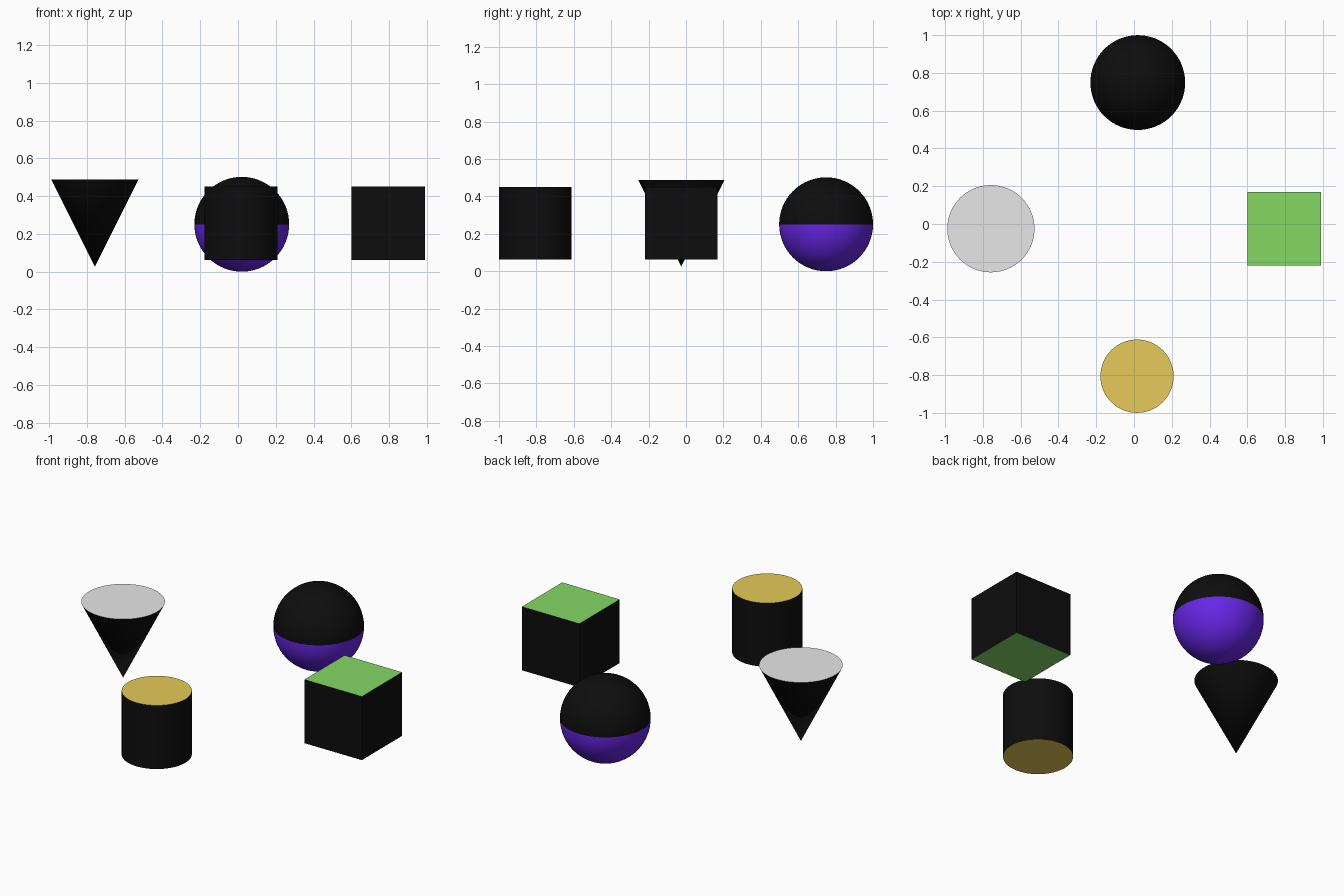
import bpy
import bmesh
from mathutils import Matrix

if "Cube" in bpy.data.objects:
    bpy.data.objects.remove(bpy.data.objects["Cube"])


def material(name, rgb):
    m = bpy.data.materials.new(name)
    m.diffuse_color = (*rgb, 1.0)
    m.use_nodes = True
    m.node_tree.nodes["Principled BSDF"].inputs["Base Color"].default_value = m.diffuse_color
    return m


BLACK = material("black", (0.004, 0.004, 0.004))
GREEN = material("green", (0.235, 0.69, 0.13))
GOLD = material("gold", (0.79, 0.59, 0.10))
GREY = material("light_grey", (0.8, 0.8, 0.8))
PURPLE = material("purple", (0.136, 0.019, 0.80))


def finish(name, bm, centre, accent, is_accent, angle=0.6):
    """Colour faces black or accent by a rule, then add the object."""
    bm.normal_update()
    for f in bm.faces:
        f.material_index = 1 if is_accent(f) else 0
    mesh = bpy.data.meshes.new(name)
    bm.to_mesh(mesh)
    bm.free()
    mesh.materials.append(BLACK)
    mesh.materials.append(accent)
    obj = bpy.data.objects.new(name, mesh)
    obj.location = centre
    bpy.context.collection.objects.link(obj)
    bpy.ops.object.select_all(action='DESELECT')
    bpy.context.view_layer.objects.active = obj
    obj.select_set(True)
    bpy.ops.object.shade_smooth_by_angle(angle=angle)


def is_cap(face):
    return abs(face.normal.z) > 0.9


# Cube with coloured top and bottom
bm = bmesh.new()
bmesh.ops.create_cube(bm, size=0.388)
finish("cube", bm, (0.795, -0.025, 0.257), GREEN, is_cap)

# Upright cylinder with coloured ends
bm = bmesh.new()
bmesh.ops.create_cone(bm, cap_ends=True, segments=64, radius1=0.194,
                      radius2=0.194, depth=0.388)
finish("cylinder", bm, (0.016, -0.806, 0.257), GOLD, is_cap)

# Cone standing on its tip, with a coloured flat top
bm = bmesh.new()
bmesh.ops.create_cone(bm, cap_ends=True, segments=64, radius1=0.0,
                      radius2=0.231, depth=0.464)
bmesh.ops.remove_doubles(bm, verts=bm.verts, dist=1e-5)
finish("inverted_cone", bm, (-0.758, -0.025, 0.257), GREY, is_cap)

# Ball with a coloured lower half
bm = bmesh.new()
bmesh.ops.create_uvsphere(bm, u_segments=64, v_segments=32, radius=0.251)
finish("ball", bm, (0.02, 0.749, 0.251), PURPLE,
       lambda f: f.calc_center_median().z < 0)
